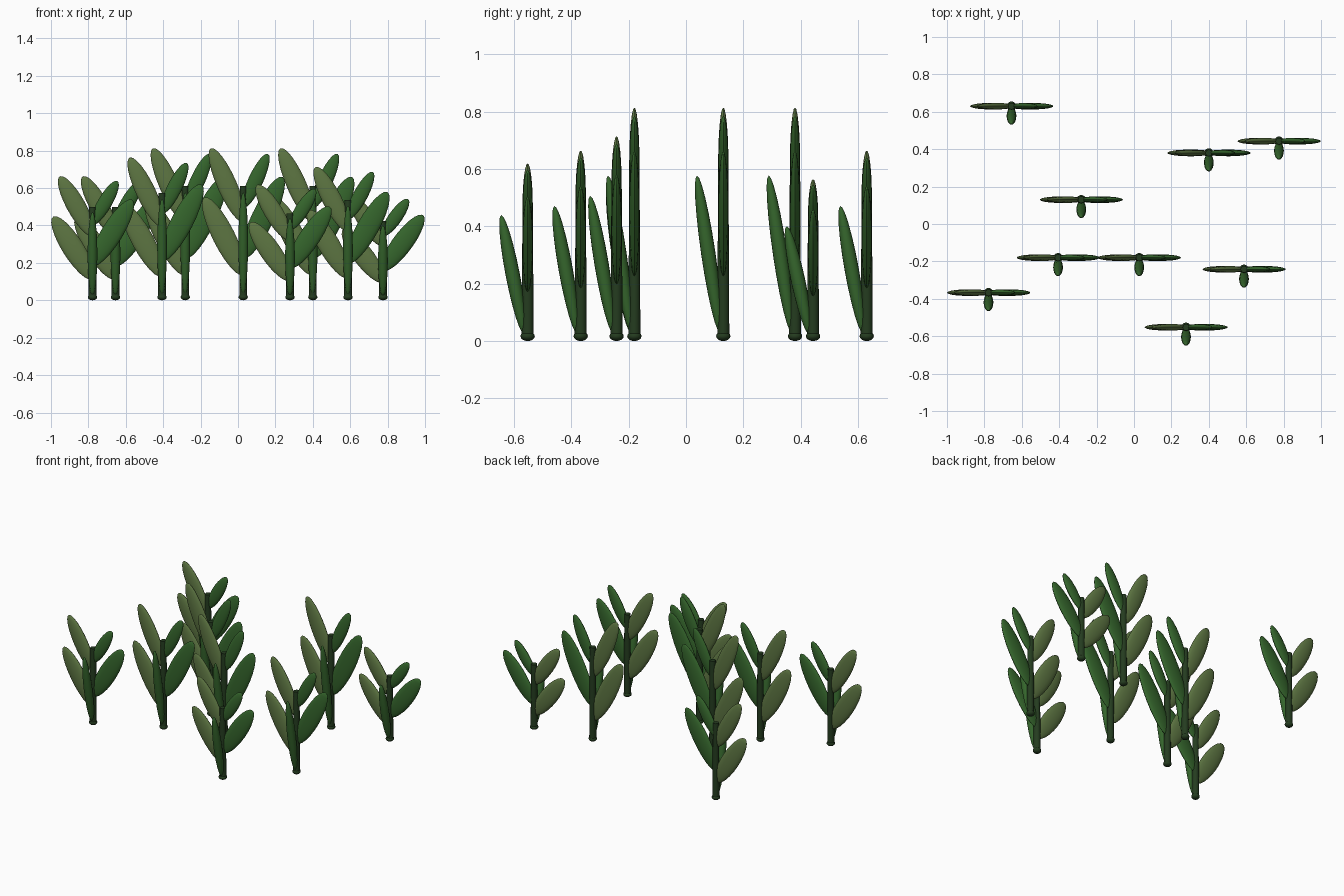
import bpy, bmesh
from mathutils import Matrix, Vector

if "Cube" in bpy.data.objects:
    bpy.data.objects.remove(bpy.data.objects["Cube"])


def material(name, rgb):
    m = bpy.data.materials.new(name)
    m.diffuse_color = (*rgb, 1)
    m.use_nodes = True
    m.node_tree.nodes["Principled BSDF"].inputs["Base Color"].default_value = m.diffuse_color
    return m


LEAF = material("leaf green", (0.035, 0.13, 0.025))
OLIVE = material("olive green", (0.11, 0.18, 0.055))
STEM = material("stem green", (0.018, 0.045, 0.014))
REF = 0.815  # height of the tallest plants


def finish(bm, name, mat):
    mesh = bpy.data.meshes.new(name)
    bm.to_mesh(mesh)
    bm.free()
    mesh.materials.append(mat)
    for p in mesh.polygons:
        p.use_smooth = True
    mesh.set_sharp_from_angle(angle=0.7)
    return mesh


def leaf(name, base, tip, width, thick, mat):
    """Flattened ellipsoid running from base to tip; width lies in the x-z plane."""
    base, tip = Vector(base), Vector(tip)
    axis = tip - base
    n = axis.normalized()
    side = Vector((0, 1, 0)).cross(n).normalized()
    rot = Matrix((side, n.cross(side), n)).transposed().to_4x4()
    bm = bmesh.new()
    bmesh.ops.create_uvsphere(
        bm, u_segments=16, v_segments=12, radius=1,
        matrix=Matrix.Translation((base + tip) / 2) @ rot
        @ Matrix.Diagonal((width / 2, thick / 2, axis.length / 2, 1)))
    return finish(bm, name, mat)


# shared leaf shapes at reference height
parts = [
    leaf("lower_left_leaf", (0, 0, 0.135), (-0.208, 0, 0.55), 0.12, 0.036, OLIVE),
    leaf("upper_left_leaf", (0, 0, 0.42), (-0.173, 0, 0.813), 0.105, 0.036, OLIVE),
    leaf("lower_right_leaf", (0, 0, 0.225), (0.21, 0, 0.66), 0.12, 0.036, LEAF),
    leaf("upper_right_leaf", (0, 0, 0.495), (0.132, 0, 0.783), 0.08, 0.034, LEAF),
    leaf("front_leaf", (0, -0.012, 0.03), (0, -0.092, 0.577), 0.052, 0.05, LEAF),
]

# stem
bm = bmesh.new()
bmesh.ops.create_cone(bm, cap_ends=True, segments=12, radius1=0.021, radius2=0.018,
                      depth=0.595, matrix=Matrix.Translation((0, 0, 0.3125)))
parts.append(finish(bm, "stem", STEM))

# flattened foot, same size on every plant
bm = bmesh.new()
bmesh.ops.create_uvsphere(bm, u_segments=16, v_segments=8, radius=1,
                          matrix=Matrix.Translation((0, 0, 0.017))
                          @ Matrix.Diagonal((0.025, 0.025, 0.017, 1)))
foot = finish(bm, "foot", STEM)

# x, y, height of each plant
plants = [
    (-0.655, 0.63, 0.665), (0.40, 0.38, 0.815), (0.775, 0.443, 0.565),
    (-0.282, 0.13, 0.815), (-0.406, -0.18, 0.765), (0.028, -0.18, 0.815),
    (0.588, -0.242, 0.715), (-0.778, -0.367, 0.665), (0.278, -0.552, 0.62),
]
for x, y, h in plants:
    for mesh in parts + [foot]:
        ob = bpy.data.objects.new(mesh.name, mesh)
        ob.location = (x, y, 0)
        ob.scale.z = 1 if mesh is foot else h / REF
        bpy.context.collection.objects.link(ob)
